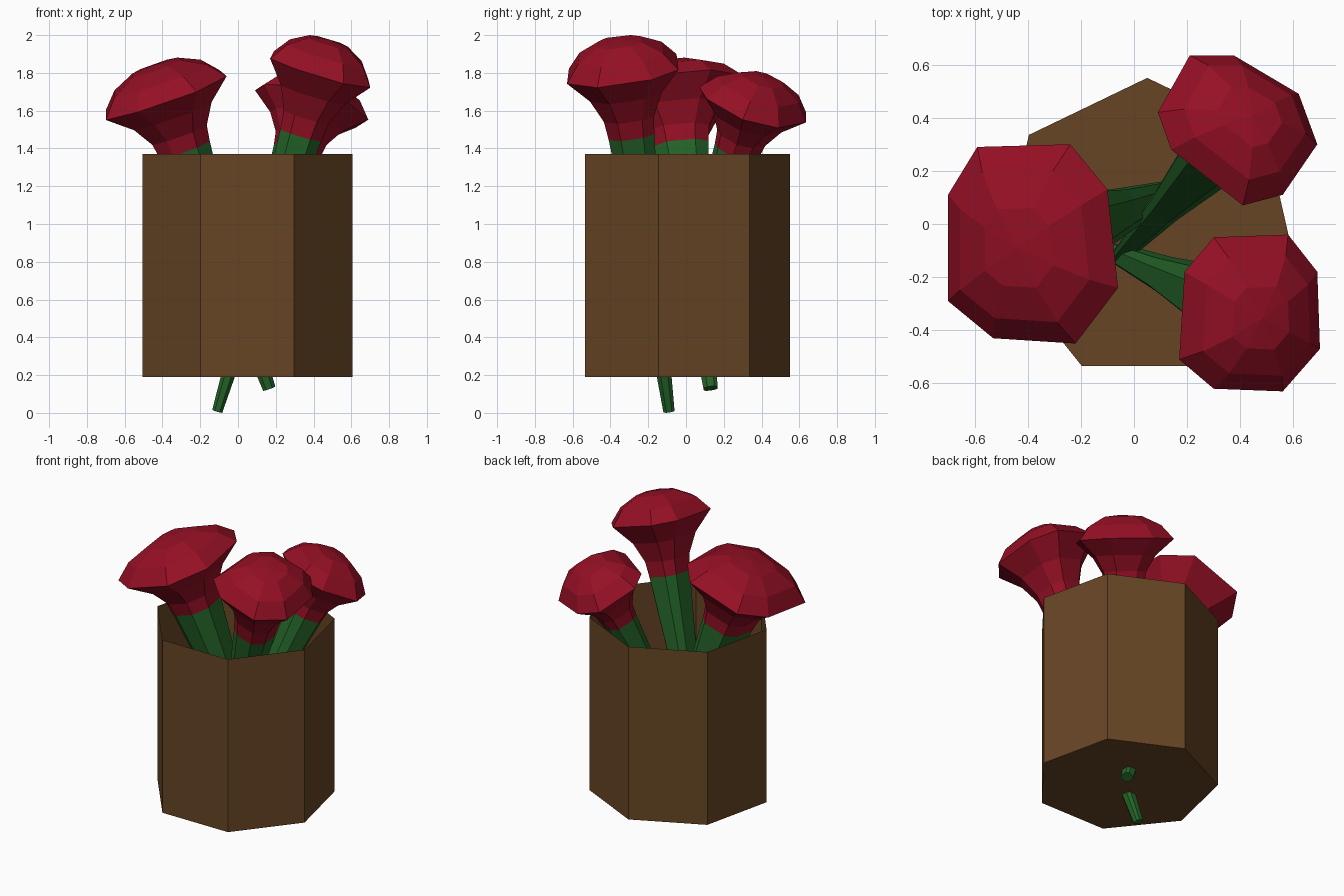
import bpy
import bmesh
import math
from mathutils import Vector

default_cube = bpy.data.objects.get("Cube")
if default_cube:
    bpy.data.objects.remove(default_cube, do_unlink=True)


def make_material(name, colour):
    material = bpy.data.materials.new(name)
    material.use_nodes = True
    material.diffuse_color = (*colour, 1)
    shader = material.node_tree.nodes["Principled BSDF"]
    shader.inputs["Base Color"].default_value = (*colour, 1)
    shader.inputs["Roughness"].default_value = 0.9
    return material


brown = make_material("pot brown", (0.135, 0.06, 0.018))
red = make_material("petal red", (0.30, 0.005, 0.018))
green = make_material("stem green", (0.018, 0.13, 0.022))


def loft(name, rings, material, cap_start=False, tip=None):
    """Skin a list of point rings, optionally capping the start and closing to a tip."""
    bm = bmesh.new()
    loops = [[bm.verts.new(point) for point in ring] for ring in rings]
    count = len(loops[0])
    for lower, upper in zip(loops, loops[1:]):
        for i in range(count):
            j = (i + 1) % count
            bm.faces.new((lower[i], lower[j], upper[j], upper[i]))
    if cap_start:
        bm.faces.new(list(reversed(loops[0])))
    if tip is not None:
        apex = bm.verts.new(tip)
        for i in range(count):
            bm.faces.new((loops[-1][i], loops[-1][(i + 1) % count], apex))
    mesh = bpy.data.meshes.new(name)
    bm.to_mesh(mesh)
    bm.free()
    mesh.materials.append(material)
    obj = bpy.data.objects.new(name, mesh)
    bpy.context.collection.objects.link(obj)
    return obj


# Open seven-sided pot with a floor
def pot_ring(z, sides=7, radius=0.57):
    angles = [math.pi / 2 + math.tau * k / sides for k in range(sides)]
    return [(0.05 + radius * math.cos(a), -0.02 + radius * math.sin(a), z) for a in angles]


loft("pot", [pot_ring(0.19), pot_ring(1.37)], brown, cap_start=True)


def flower(name, foot, centre, neck, outline):
    """Tapered stem from foot to neck, then a flared head whose rim follows the plan outline."""
    foot, centre = Vector(foot), Vector(centre)
    axis = (centre - foot).normalized()
    length = (centre - foot).length

    # Rim offsets lie in the plane square to the stem
    offsets = []
    for x, y in outline:
        dx, dy = x - centre.x, y - centre.y
        offsets.append(Vector((dx, dy, -(axis.x * dx + axis.y * dy) / axis.z)))

    def ring(scale, along):
        middle = centre + axis * along
        return [middle + offset * scale for offset in offsets]

    # Stem
    join = ring(0.41, -neck)
    middle = ring(0.22, -neck - (length - neck) * 0.5)
    loft(name + "_stem", [ring(0.1, -length), middle, join], green, cap_start=True)

    # Head: neck, flare, rim, dome
    head = [join, ring(0.45, -neck * 0.72), ring(0.64, -neck * 0.36),
            ring(1, 0), ring(0.76, 0.09), ring(0.4, 0.15)]
    loft(name + "_head", head, red, tip=centre + axis * 0.165)


flower("left_front_flower", (-0.11, -0.09, 0.01), (0.435, -0.335, 1.82), 0.36,
       [(0.58, -0.04), (0.30, -0.05), (0.19, -0.18), (0.17, -0.51),
        (0.30, -0.62), (0.56, -0.63), (0.70, -0.47), (0.69, -0.18)])

flower("left_back_flower", (-0.06, -0.13, 0.25), (0.395, 0.355, 1.63), 0.27,
       [(0.375, 0.635), (0.21, 0.635), (0.09, 0.42), (0.14, 0.28),
        (0.41, 0.07), (0.56, 0.11), (0.69, 0.30), (0.62, 0.49)])

flower("right_flower", (0.165, 0.13, 0.13), (-0.385, -0.07, 1.69), 0.31,
       [(-0.24, 0.30), (-0.59, 0.29), (-0.70, 0.11), (-0.70, -0.29),
        (-0.53, -0.43), (-0.22, -0.45), (-0.06, -0.24), (-0.10, 0.13)])
